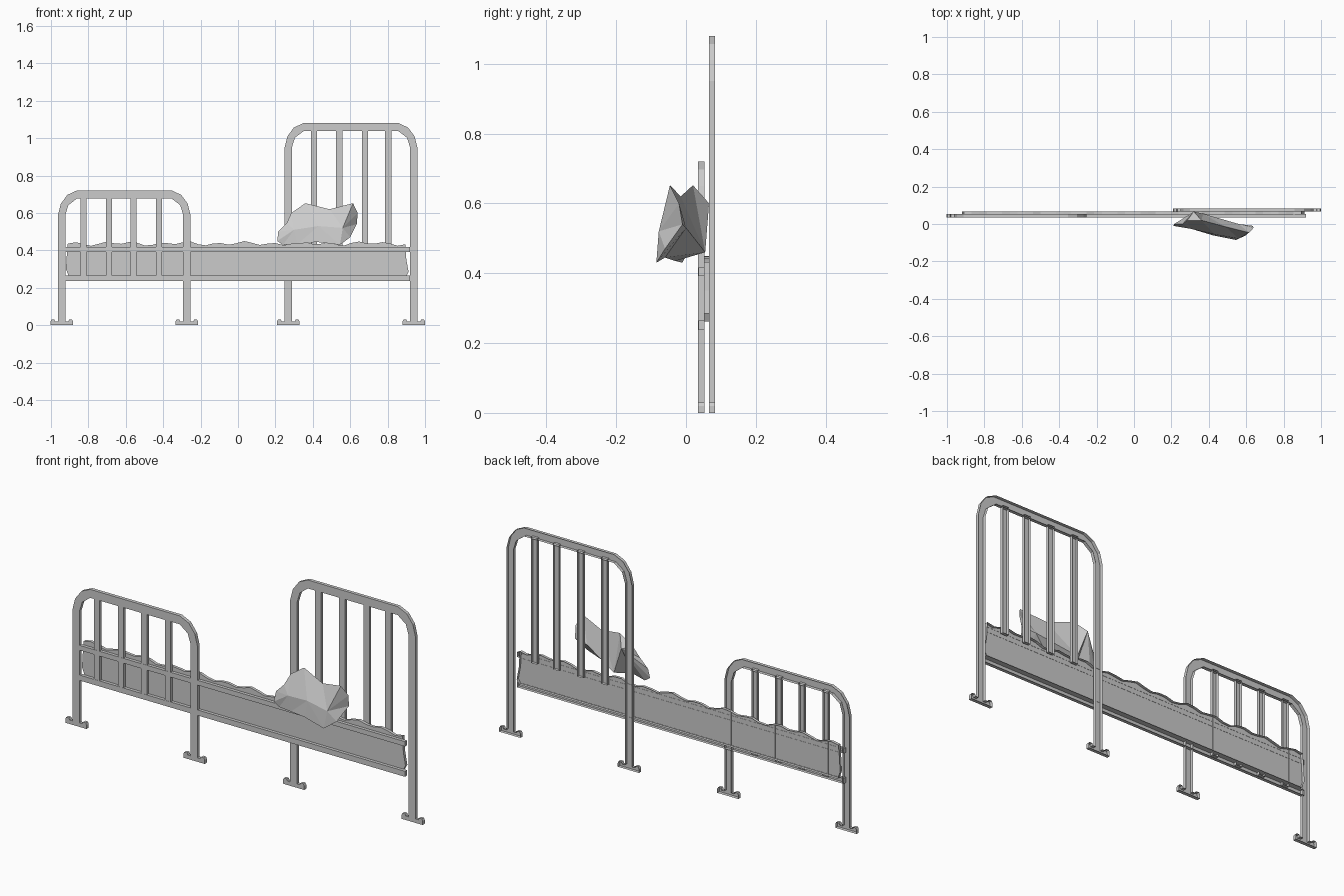
import bpy, bmesh, math
from mathutils import Vector

cube = bpy.data.objects.get("Cube")
if cube:
    bpy.data.objects.remove(cube)

GREY = (0.6, 0.6, 0.6, 1)
grey = bpy.data.materials.new("plain grey")
grey.use_nodes = True
grey.diffuse_color = GREY
grey.node_tree.nodes["Principled BSDF"].inputs["Base Color"].default_value = GREY


def add_object(name, bm):
    mesh = bpy.data.meshes.new(name)
    bm.to_mesh(mesh)
    bm.free()
    mesh.materials.append(grey)
    obj = bpy.data.objects.new(name, mesh)
    bpy.context.collection.objects.link(obj)
    return obj


def shell(name, outline, front, back):
    """Flat front panel with side walls and an open back; outline is (x, z), counter-clockwise."""
    bm = bmesh.new()
    f = [bm.verts.new((x, front, z)) for x, z in outline]
    b = [bm.verts.new((x, back, z)) for x, z in outline]
    bm.faces.new(f)
    n = len(outline)
    for i in range(n):
        j = (i + 1) % n
        bm.faces.new((f[j], f[i], b[i], b[j]))
    return add_object(name, bm)


def strip(name, x0, x1, z0, z1, front, back):
    return shell(name, [(x0, z0), (x1, z0), (x1, z1), (x0, z1)], front, back)


def bed_end(name, centre, half, top, front, back):
    """Arched tube frame with two posts and flared feet."""
    w = 0.039
    inner_x = half - w
    mid = half - w / 2
    foot = [(0.06, 0), (0.06, 0.02), (0.055, 0.03), (0.04, 0.03), (0.035, 0.02), (w / 2, 0.02)]
    outer = [(mid + x, z) for x, z in foot]
    outer += [(half - x, top - z) for x, z in
              [(0, 0.13), (0.015, 0.07), (0.05, 0.023), (0.1, 0)]]
    inner = [(mid - x, z) for x, z in foot]
    inner += [(inner_x - x, top - z) for x, z in
              [(0, 0.13), (0.016, 0.078), (0.062, 0.043)]]

    def mirror(pts):
        return [(-x, z) for x, z in pts]

    pts = outer + mirror(outer[::-1]) + mirror(inner) + inner[::-1]
    return shell(name, [(centre + x, z) for x, z in pts], front, back)


# Head and foot frames
bed_end("footboard_frame", -0.608, 0.354, 0.72, 0.035, 0.053)
bed_end("headboard_frame", 0.604, 0.355, 1.08, 0.066, 0.083)

# Upright bars
for i, x in enumerate((-0.826, -0.69, -0.558, -0.423)):
    strip(f"footboard_bar_{i + 1}", x - 0.016, x + 0.016, 0.25, 0.685, 0.037, 0.053)
for i, x in enumerate((0.406, 0.542, 0.679, 0.803)):
    strip(f"headboard_bar_{i + 1}", x - 0.017, x + 0.017, 0.4, 1.045, 0.068, 0.083)

# Side rails
strip("upper_rail", -0.93, 0.92, 0.392, 0.417, 0.036, 0.053)
strip("lower_rail", -0.93, 0.92, 0.237, 0.265, 0.036, 0.053)

# Mattress with a rumpled top edge
top_edge = []
steps = 44
for i in range(steps + 1):
    x = 0.895 - 1.805 * i / steps
    z = 0.437 + 0.008 * math.sin(x * 42) + 0.005 * math.sin(x * 19 + 1)
    top_edge.append((x, z))
mattress = [(-0.905, 0.262), (0.9, 0.262), (0.912, 0.285), (0.9, 0.35)]
mattress += top_edge + [(-0.915, 0.38), (-0.92, 0.3)]
shell("mattress", mattress, 0.052, 0.067)

# Faceted pillow: a rim closed by ridges on the front and back
rim = [(0.21, -0.01, 0.45), (0.24, -0.01, 0.43), (0.32, -0.03, 0.435), (0.42, -0.06, 0.445),
       (0.545, -0.085, 0.43), (0.60, -0.06, 0.47), (0.635, -0.01, 0.54), (0.64, -0.02, 0.60),
       (0.615, -0.046, 0.652), (0.49, -0.015, 0.62), (0.36, 0.02, 0.652), (0.285, 0.02, 0.60),
       (0.26, 0.0, 0.545), (0.215, 0.0, 0.50)]
front_ridge = [(0.30, -0.025, 0.51), (0.43, -0.055, 0.53), (0.56, -0.078, 0.52)]
back_ridge = [(0.32, 0.066, 0.60), (0.37, 0.055, 0.46), (0.56, 0.0, 0.53)]
bm = bmesh.new()
ring = [bm.verts.new(p) for p in rim]
for ridge in (front_ridge, back_ridge):
    peaks = [bm.verts.new(p) for p in ridge]
    nearest = []
    for a, b in zip(ring, ring[1:] + ring[:1]):
        mid = (a.co.x + b.co.x) / 2
        peak = min(peaks, key=lambda p: abs(p.co.x - mid))
        nearest.append(peak)
        bm.faces.new((a, b, peak))
    for i, v in enumerate(ring):
        if nearest[i] is not nearest[i - 1]:
            bm.faces.new((nearest[i - 1], v, nearest[i]))
bmesh.ops.recalc_face_normals(bm, faces=bm.faces[:])
add_object("pillow", bm)
